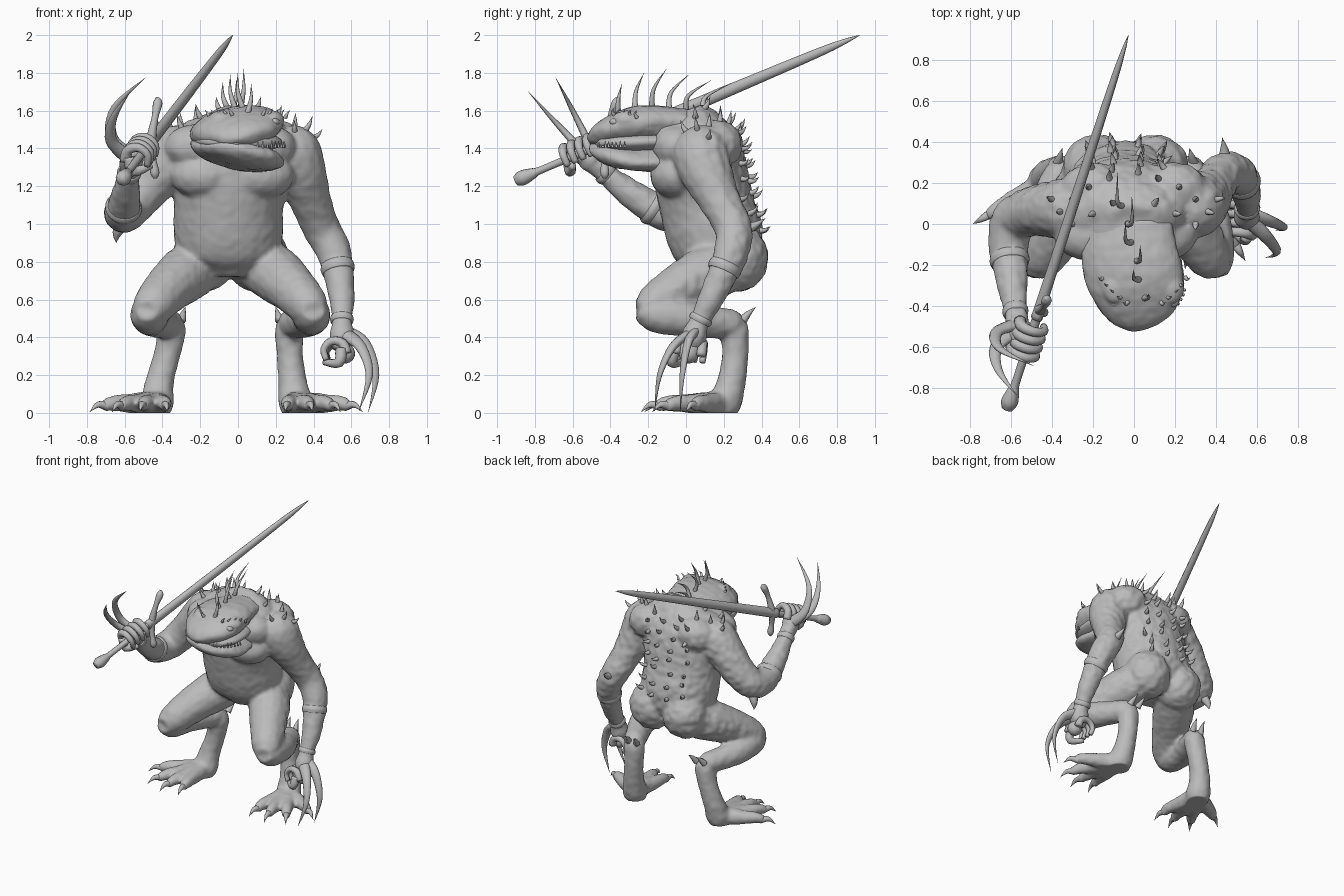
import bpy, bmesh, math, random
from mathutils import Vector, Matrix, noise
from mathutils.bvhtree import BVHTree

random.seed(4)
if "Cube" in bpy.data.objects:
    bpy.data.objects.remove(bpy.data.objects["Cube"])

skin = bpy.data.materials.new("grey clay")
skin.use_nodes = True
grey = (0.5, 0.5, 0.5, 1)
skin.diffuse_color = grey
skin.node_tree.nodes["Principled BSDF"].inputs["Base Color"].default_value = grey
MID = -0.04                       # mirror plane of the lower body


def spline(pts, steps):
    """Catmull-Rom through points of any dimension."""
    p = [pts[0]] + list(pts) + [pts[-1]]
    out = []
    for i in range(1, len(p) - 2):
        a, b, c, d = p[i - 1:i + 3]
        for s in range(steps):
            t = s / steps
            out.append([0.5 * (2 * v + (w - u) * t + (2 * u - 5 * v + 4 * w - x) * t * t
                               + (3 * v - u - 3 * w + x) * t ** 3) for u, v, w, x in zip(a, b, c, d)])
    return out + [list(pts[-1])]


def tube(bm, pts, sides=16, steps=5):
    """Loft through (x, y, z, radius[, second radius]) points with closed ends."""
    path = spline([(*p, p[3]) if len(p) == 4 else p for p in pts], steps)
    cos = [Vector(p[:3]) for p in path]
    side, rings = Vector((1, 0, 0)), []
    for i, p in enumerate(path):
        t = (cos[min(i + 1, len(cos) - 1)] - cos[max(i - 1, 0)]).normalized()
        side = side - t * side.dot(t)
        if side.length < 0.05:
            side = t.orthogonal()
        side.normalize()
        up = t.cross(side)
        rings.append([bm.verts.new(cos[i] + side * math.cos(a) * max(p[3], 0.001)
                                   + up * math.sin(a) * max(p[4], 0.001))
                      for a in (math.tau * k / sides for k in range(sides))])
    for r, q in zip(rings, rings[1:]):
        for k in range(sides):
            n = (k + 1) % sides
            bm.faces.new((r[k], r[n], q[n], q[k]))
    bm.faces.new(rings[0][::-1])
    bm.faces.new(rings[-1])


def ball(bm, center, radii):
    m = Matrix.Translation(center) @ Matrix.Diagonal((*radii, 1))
    bmesh.ops.create_uvsphere(bm, u_segments=20, v_segments=12, radius=1, matrix=m)


def horn(bm, pts, r, sides=8, flat=1):
    """Tapering curved claw or horn."""
    n = len(pts) - 1
    radii = [r * (1 - i / n) ** 0.7 for i in range(n + 1)]
    tube(bm, [(*p, q, q * flat) for p, q in zip(pts, radii)], sides, 5)


def finish(bm, name):
    bmesh.ops.recalc_face_normals(bm, faces=bm.faces)
    me = bpy.data.meshes.new(name)
    bm.to_mesh(me)
    bm.free()
    me.materials.append(skin)
    me.shade_smooth()
    ob = bpy.data.objects.new(name, me)
    bpy.context.collection.objects.link(ob)
    return ob


def fuse(bm, name, voxel, rounds):
    """Melt overlapping volumes into one skin, flatten the soles, roughen the back."""
    ob = finish(bm, name)
    rm = ob.modifiers.new("melt", "REMESH")
    rm.mode, rm.voxel_size = "VOXEL", voxel
    sm = ob.modifiers.new("soften", "SMOOTH")
    sm.factor, sm.iterations = 0.5, rounds
    dg = bpy.context.evaluated_depsgraph_get()
    me = bpy.data.meshes.new_from_object(ob.evaluated_get(dg))
    ob.modifiers.clear()
    ob.data = me
    flat = []
    for co, n in [(v.co.copy(), v.normal.copy()) for v in me.vertices]:
        rough = 0.008 if n.y > 0.2 and co.z > 0.65 else 0.003
        co += n * noise.noise(co * 22) * rough
        flat += (co.x, co.y, max(co.z, 0))
    me.vertices.foreach_set("co", flat)
    me.update()
    me.materials.clear()
    me.materials.append(skin)
    me.shade_smooth()
    return ob


def fist(bm, center, axis, start, size, turn):
    """Palm, four fingers and a thumb curled round an axis."""
    c, ax = Vector(center), Vector(axis).normalized()
    u = Vector(start)
    u = (u - ax * u.dot(ax)).normalized()
    w = ax.cross(u) * turn
    for k in range(4):
        o = c + ax * (k - 1.5) * size * 0.72
        tube(bm, [(*(o + (u * math.cos(a) + w * math.sin(a)) * size), size * (0.46 - 0.05 * j))
                  for j, a in enumerate((-0.5, 0.5, 1.5, 2.5, 3.5))], 10, 3)
    tube(bm, [(*(c - ax * size * 1.2 + u * size * 0.6), size * 0.5),
              (*(c - ax * size * 1.4 - w * size), size * 0.45),
              (*(c - ax * size * 0.6 - u * size * 1.2 - w * size * 0.4), size * 0.25)], 10, 4)
    ball(bm, c + u * size * 0.7 - w * size * 0.3, [size * 0.85] * 3)


# Torso, chest and buttocks
bm = bmesh.new()
tube(bm, [(-.04, .16, .72, .14, .12), (-.04, .16, .82, .26, .22), (-.05, .15, .95, .29, .255),
          (-.05, .11, 1.1, .29, .25), (-.04, .08, 1.25, .31, .25), (-.02, .06, 1.4, .32, .23),
          (0, .04, 1.52, .26, .16), (0, .01, 1.6, .12, .09)], 28)
for s in (-1, 1):
    ball(bm, (MID + s * .14, .27, .82), (.17, .165, .18))
    ball(bm, (-.03 + s * .15, -.05, 1.26), (.18, .14, .13))
    ball(bm, (s * .2, .17, 1.42), (.16, .13, .13))
    ball(bm, (-.04 + s * .18, -.05, 1.41), (.17, .13, .12))

# Legs: folded thigh, backward shin, upright ankle, splayed toes
toes = ((.63, .04), (.54, -.11), (.42, -.16), (.3, -.14))
splay = {-1: .045, 1: 0}
for s in (-1, 1):
    def leg(*pts):
        tube(bm, [(MID + s * p[0], *p[1:]) for p in pts])
    e = splay[s]
    leg((.13, .26, .8, .14), (.23, .12, .74, .15), (.33, -.04, .655, .13), (.415, -.18, .565, .105),
        (.44, -.25, .54, .06))
    leg((.44, -.25, .55, .06), (.43, -.16, .525, .1), (.42, 0, .5, .095), (.37, .13, .48, .085),
        (.32, .25, .47, .075), (.31, .28, .46, .04))
    leg((.31, .28, .5, .05), (.31, .26, .44, .075), (.315 + e * .5, .26, .3, .07), (.33 + e, .24, .16, .076),
        (.345 + e, .2, .05, .09), (.36 + e, .15, .02, .07))
    for tx, ty in toes:
        leg((.35 + e, .18, .05, .07), ((.35 + tx) / 2 + e, (.2 + ty) / 2, .05, .052),
            (tx * .85 + .05 + e, ty * .85 + .03, .05, .04), (tx + e, ty, .03, .026))

# Arms: left one hanging, right one raised
left_arm = [(.22, .06, 1.42, .11), (.28, .08, 1.38, .155), (.33, .11, 1.27, .14), (.385, .18, 1.12, .11),
            (.44, .25, .98, .1), (.5, .245, .87, .095), (.53, .2, .75, .082), (.55, .13, .6, .068),
            (.55, .07, .48, .054), (.55, .04, .4, .07), (.53, .02, .33, .04)]
right_arm = [(-.22, .06, 1.42, .11), (-.3, .07, 1.38, .155), (-.39, .07, 1.3, .14), (-.5, .06, 1.17, .12),
             (-.59, .01, 1.07, .11), (-.61, -.1, 1.06, .1), (-.605, -.18, 1.09, .09),
             (-.59, -.32, 1.18, .072), (-.575, -.44, 1.28, .055), (-.56, -.52, 1.35, .065),
             (-.53, -.57, 1.37, .035)]
tube(bm, left_arm)
tube(bm, right_arm)
tube(bm, [(0, .12, 1.47, .24, .13), (-.01, -.05, 1.46, .23, .14), (0, -.16, 1.45, .22, .13)], 24)
body = fuse(bm, "body", .013, 7)

# Broad head with separate lower jaw, so the mouth reads as a crease
bm = bmesh.new()
tube(bm, [(.085, -.495, 1.455, .05, .02), (.075, -.475, 1.465, .12, .05), (.05, -.41, 1.485, .19, .08),
          (.015, -.29, 1.505, .235, .11), (-.02, -.15, 1.51, .24, .11), (-.01, .03, 1.51, .2, .09)], 28)
for s in (-1, 1):
    ball(bm, (.045 + s * .135, -.31, 1.555), (.065, .08, .045))
    ball(bm, (.065 + s * .05, -.45, 1.475), (.035, .03, .03))
fuse(bm, "upper_head", .01, 3)
bm = bmesh.new()
tube(bm, [(.085, -.485, 1.4, .06, .02), (.075, -.465, 1.39, .13, .045), (.05, -.4, 1.375, .2, .065),
          (.015, -.28, 1.365, .24, .07), (-.02, -.15, 1.375, .24, .085), (-.01, 0, 1.42, .18, .09)], 28)
fuse(bm, "lower_jaw", .01, 3)
bm = bmesh.new()
tube(bm, [(.08, -.475, 1.43, .1, .025), (.052, -.4, 1.43, .187, .05),
          (.015, -.29, 1.435, .228, .06), (-.02, -.14, 1.44, .23, .06)], 24)
finish(bm, "mouth")

# Teeth, eyes and brow spines
bm = bmesh.new()
for k in range(22):
    a = math.radians(-80 + 160 * k / 21)
    x, y = .035 + .215 * math.sin(a), -.29 - .18 * math.cos(a)
    horn(bm, [(x, y, 1.405), (x, y - .004, 1.42), (x, y - .004, 1.44)], .008, 6)
finish(bm, "teeth")
bm = bmesh.new()
for s in (-1, 1):
    ball(bm, (.05 + s * .14, -.375, 1.54), (.03, .03, .022))
finish(bm, "eyes")
bm = bmesh.new()
for s in (-1, 1):
    for k in range(5):
        x, y, z = .05 + s * (.08 + .03 * k), -.38 + .03 * k, 1.575 - .003 * k
        horn(bm, [(x, y, z), (x + s * .01, y - .01, z + .02), (x + s * .025, y, z + .04)], .012, 6)
finish(bm, "brow_spines")

# Crest of tall horns along the crown
bm = bmesh.new()
for k, h in enumerate((.16, .2, .22, .19, .16, .15)):
    y = -.36 + .09 * k
    x, z = -.03 - .22 * y, 1.58 + .02 * min(k, 1)
    lean, sway = .02 + .028 * k, (.02, -.03)[k % 2]
    horn(bm, [(x, y, z), (x + sway, y + lean * .1, z + h * .5), (x + sway, y + lean, z + h)], .017)
finish(bm, "crest_horns")

# Spikes planted on the back and shoulders
tree = BVHTree.FromPolygons([v.co for v in body.data.vertices], [p.vertices[:] for p in body.data.polygons])
bm = bmesh.new()
rays = [((MID + s * d + random.uniform(-.015, .015), 1, .98 + .085 * k + random.uniform(-.02, .02)), (0, -1, 0))
        for s in (-1, 1) for d in (.06, .17) for k in range(7)]
rays += [((s * x, y, 2), (0, 0, -1)) for s in (-1, 1)
         for x, y in ((.1, .1), (.12, .22), (.2, .05), (.22, .18), (.3, 0), (.3, .12), (.36, .06), (.4, .12))]
for o, d in rays:
    hit, n, _, _ = tree.ray_cast(Vector(o), Vector(d))
    if hit:
        L = random.uniform(.045, .065)
        horn(bm, [hit - n * .015, hit + n * L * .5, hit + n * L + Vector((0, 0, .02))], .018)
finish(bm, "back_spikes")

# Elbow spikes, hock spurs and toe claws
bm = bmesh.new()
horn(bm, [(.44, .3, .97), (.44, .36, .99), (.43, .42, 1.03)], .035)
horn(bm, [(-.61, .04, 1.01), (-.64, .06, .95), (-.645, .07, .9)], .04)
for s in (-1, 1):
    for dx in (-.04, .03):
        horn(bm, [(MID + s * (.3 + dx), .3, .49), (MID + s * (.29 + dx), .33, .525),
                  (MID + s * (.28 + dx), .37, .56)], .025)
    for tx, ty in toes:
        d = Vector((tx - .35, ty - .2, 0)).normalized()
        p = Vector((tx + splay[s], ty, .035)) - d * .03
        horn(bm, [(MID + s * q.x, q.y, q.z) for q in
                  (p, p + d * .06 + Vector((0, 0, .008)), p + d * .11 - Vector((0, 0, .03)))], .027)
finish(bm, "elbow_and_foot_claws")

# Forearm bands
bm = bmesh.new()
for a, b, r in (((.523, .215, .79), (.532, .195, .745), .091), ((.55, .085, .51), (.55, .07, .48), .063),
                ((-.608, -.155, 1.075), (-.603, -.195, 1.1), .098), ((-.58, -.41, 1.255), (-.575, -.44, 1.28), .064)):
    tube(bm, [(*a, r * .93), (*[(u + v) / 2 for u, v in zip(a, b)], r), (*b, r * .93)], 24)
finish(bm, "forearm_bands")

# Hands and long curved hand claws
grip = Vector((.59, 1.82, .77)).normalized()
pommel = Vector((-.617, -.9, 1.23))
bm = bmesh.new()
fist(bm, (-.515, -.56, 1.372), grip, (-1, 0, .2), .066, 1)
fist(bm, (.52, .02, .315), (.1, 1, -.1), (1, 0, .4), .062, -1)
finish(bm, "hands")
bm = bmesh.new()
for pts in ([(-.58, -.49, 1.36), (-.67, -.53, 1.46), (-.65, -.61, 1.62), (-.49, -.69, 1.775)],
            [(-.58, -.52, 1.35), (-.67, -.6, 1.44), (-.66, -.71, 1.56), (-.57, -.835, 1.7)],
            [(.56, .05, .43), (.67, .01, .37), (.73, -.02, .2), (.69, -.03, .005)],
            [(.56, .02, .42), (.65, -.07, .35), (.695, -.14, .2), (.64, -.165, .01)]):
    horn(bm, pts, .043, 10, .65)
finish(bm, "hand_claws")

# Sword: pommel, handle, cross guard and round tapering blade
bm = bmesh.new()
tube(bm, [(*(pommel + grip * d), r) for d, r in
          ((0, .028), (.04, .042), (.1, .03), (.14, .021), (.3, .021), (.52, .023))], 10)
finish(bm, "sword_handle")
bm = bmesh.new()
tube(bm, [(*(pommel + grip * d), r, q) for d, r, q in
          ((.5, .029, .037), (.7, .027, .035), (1.3, .024, .031), (1.8, .018, .024), (1.97, .011, .014), (2.063, .001, .001))], 8)
finish(bm, "sword_blade")
bm = bmesh.new()
tube(bm, [(-.43, -.36, 1.67, .008), (-.425, -.37, 1.64, .025), (-.44, -.4, 1.56, .018), (-.46, -.42, 1.44, .026),
          (-.45, -.43, 1.34, .018), (-.44, -.43, 1.27, .024), (-.44, -.43, 1.24, .008)], 10)
finish(bm, "sword_guard")
